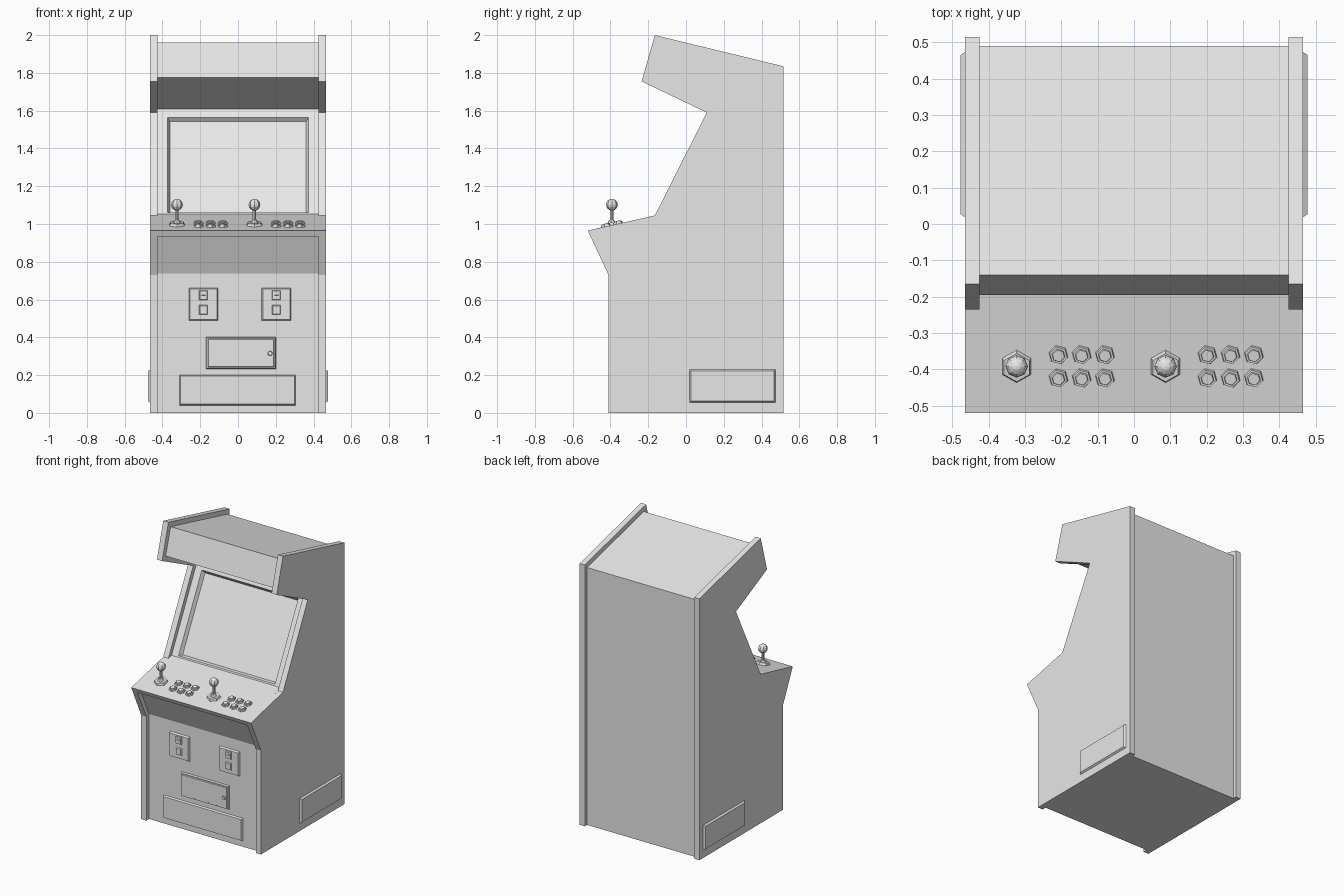
import bpy, bmesh
from math import radians, atan2, pi
from mathutils import Matrix, Vector

cube = bpy.data.objects.get("Cube")
if cube:
    bpy.data.objects.remove(cube, do_unlink=True)

GREY = (0.8, 0.8, 0.8, 1)
grey = bpy.data.materials.new("light grey")
grey.use_nodes = True
grey.diffuse_color = GREY
grey.node_tree.nodes["Principled BSDF"].inputs["Base Color"].default_value = GREY


def finish(bm, name):
    bmesh.ops.recalc_face_normals(bm, faces=bm.faces)
    mesh = bpy.data.meshes.new(name)
    bm.to_mesh(mesh)
    bm.free()
    mesh.materials.append(grey)
    obj = bpy.data.objects.new(name, mesh)
    bpy.context.collection.objects.link(obj)
    return obj


def extrude_profile(profile, x0, x1):
    """Extrude a (y, z) outline from x0 to x1."""
    bm = bmesh.new()
    face = bm.faces.new([bm.verts.new((x0, y, z)) for y, z in profile])
    new = bmesh.ops.extrude_face_region(bm, geom=[face])["geom"]
    bmesh.ops.translate(bm, vec=(x1 - x0, 0, 0),
                        verts=[v for v in new if isinstance(v, bmesh.types.BMVert)])
    bmesh.ops.recalc_face_normals(bm, faces=bm.faces)
    return bm


def plate(name, centre, w, h, depth, rim, turn=0):
    """Raised panel with a chamfered rim; turn 0 faces -y."""
    bm = bmesh.new()
    bmesh.ops.create_cube(bm, size=1)
    for v in bm.verts:
        inset = rim if v.co.z > 0 else 0
        v.co = (v.co.x * (w - 2 * inset), v.co.y * (h - 2 * inset), (v.co.z + 0.5) * depth)
    bm.transform(Matrix.Translation(centre) @ Matrix.Rotation(turn, 4, 'Z')
                 @ Matrix.Rotation(radians(90), 4, 'X'))
    return finish(bm, name)


def cone(bm, sides, r1, r2, z0, z1, matrix):
    bmesh.ops.create_cone(bm, cap_ends=True, segments=sides, radius1=r1, radius2=r2, depth=z1 - z0,
                          matrix=matrix @ Matrix.Translation((0, 0, (z0 + z1) / 2)))


# Side panels
side = [(-0.41, 0), (-0.41, 0.73), (-0.52, 0.965), (-0.165, 1.045), (0.11, 1.59),
        (-0.235, 1.755), (-0.165, 2.0), (0.515, 1.835), (0.515, 0)]
finish(extrude_profile(side, 0.425, 0.465), "left_side_panel")
finish(extrude_profile(side, -0.465, -0.425), "right_side_panel")

# Cabinet body with control deck, hood and recessed screen
body = [(-0.38, 0), (-0.38, 0.737), (-0.473, 0.935), (-0.506, 0.935), (-0.52, 0.965),
        (-0.13, 1.053), (0.156, 1.608), (-0.195, 1.775), (-0.14, 1.96), (0.49, 1.807), (0.49, 0)]
bm = extrude_profile(body, -0.425, 0.425)
bm.normal_update()
screen = max(bm.faces, key=lambda f: f.normal.dot(Vector((0, -0.89, 0.45))))
normal = screen.normal.copy()
low, high = Vector((0, *body[5])), Vector((0, *body[6]))
bmesh.ops.inset_individual(bm, faces=[screen], thickness=0.05)
for v in screen.verts:
    base = low.lerp(high, 0.016 if v.co.z < 1.3 else 0.922)
    v.co = (0.374 if v.co.x > 0 else -0.374, base.y, base.z)
bmesh.ops.inset_individual(bm, faces=[screen], thickness=0.018)
for v in screen.verts:
    v.co -= normal * 0.025
finish(bm, "cabinet_body")

# Front doors and panels
FRONT = -0.38
plate("lower_panel", (-0.003, FRONT, 0.12), 0.615, 0.16, 0.012, 0.006)
plate("cash_door_frame", (0.015, FRONT, 0.317), 0.37, 0.167, 0.012, 0.004)
plate("cash_door", (0.015, FRONT - 0.012, 0.317), 0.35, 0.147, 0.005, 0.003)
bm = bmesh.new()
cone(bm, 8, 0.013, 0.011, 0, 0.01,
     Matrix.Translation((0.17, FRONT - 0.017, 0.315)) @ Matrix.Rotation(radians(90), 4, 'X'))
finish(bm, "door_lock")

# Coin mechanisms
for label, x in (("right", -0.183), ("left", 0.203)):
    plate(label + "_coin_plate", (x, FRONT, 0.575), 0.155, 0.172, 0.014, 0.006)
    plate(label + "_coin_slot", (x, FRONT - 0.014, 0.622), 0.045, 0.05, 0.008, 0.003)
    plate(label + "_coin_slit", (x, FRONT - 0.022, 0.625), 0.022, 0.006, 0.003, 0.001)
    plate(label + "_coin_return", (x, FRONT - 0.014, 0.545), 0.045, 0.05, 0.008, 0.004)

# Side access panels
for label, s in (("left", 1), ("right", -1)):
    plate(label + "_access_panel", (s * 0.465, 0.246, 0.142), 0.455, 0.175, 0.012, 0.008, s * pi / 2)

# Controls on the sloped deck
slope = atan2(0.08, 0.355)


def on_deck(x, y):
    return Matrix.Translation((x, y, 0.965 + (y + 0.52) * 0.2254))


tilt = Matrix.Rotation(slope, 4, 'X')
for label, x in (("right", -0.323), ("left", 0.087)):
    # Joystick: hexagonal base, collar, stem and ball
    spot = on_deck(x, -0.392)
    bm = bmesh.new()
    cone(bm, 6, 0.047, 0.04, -0.003, 0.015, spot @ tilt)
    cone(bm, 8, 0.022, 0.01, 0.015, 0.03, spot @ tilt)
    cone(bm, 8, 0.009, 0.009, 0.01, 0.09, spot)
    bmesh.ops.create_uvsphere(bm, u_segments=8, v_segments=8, radius=0.031,
                              matrix=spot @ Matrix.Translation((0, 0, 0.108)))
    finish(bm, label + "_joystick")
    # Two rows of three buttons
    bm = bmesh.new()
    for col in range(3):
        for row in (-0.36, -0.424):
            spot = on_deck(x + 0.115 + col * 0.064, row) @ tilt @ Matrix.Rotation(radians(15), 4, 'Z')
            cone(bm, 6, 0.028, 0.025, -0.003, 0.01, spot)
            cone(bm, 6, 0.019, 0.017, 0.01, 0.016, spot)
    finish(bm, label + "_buttons")
